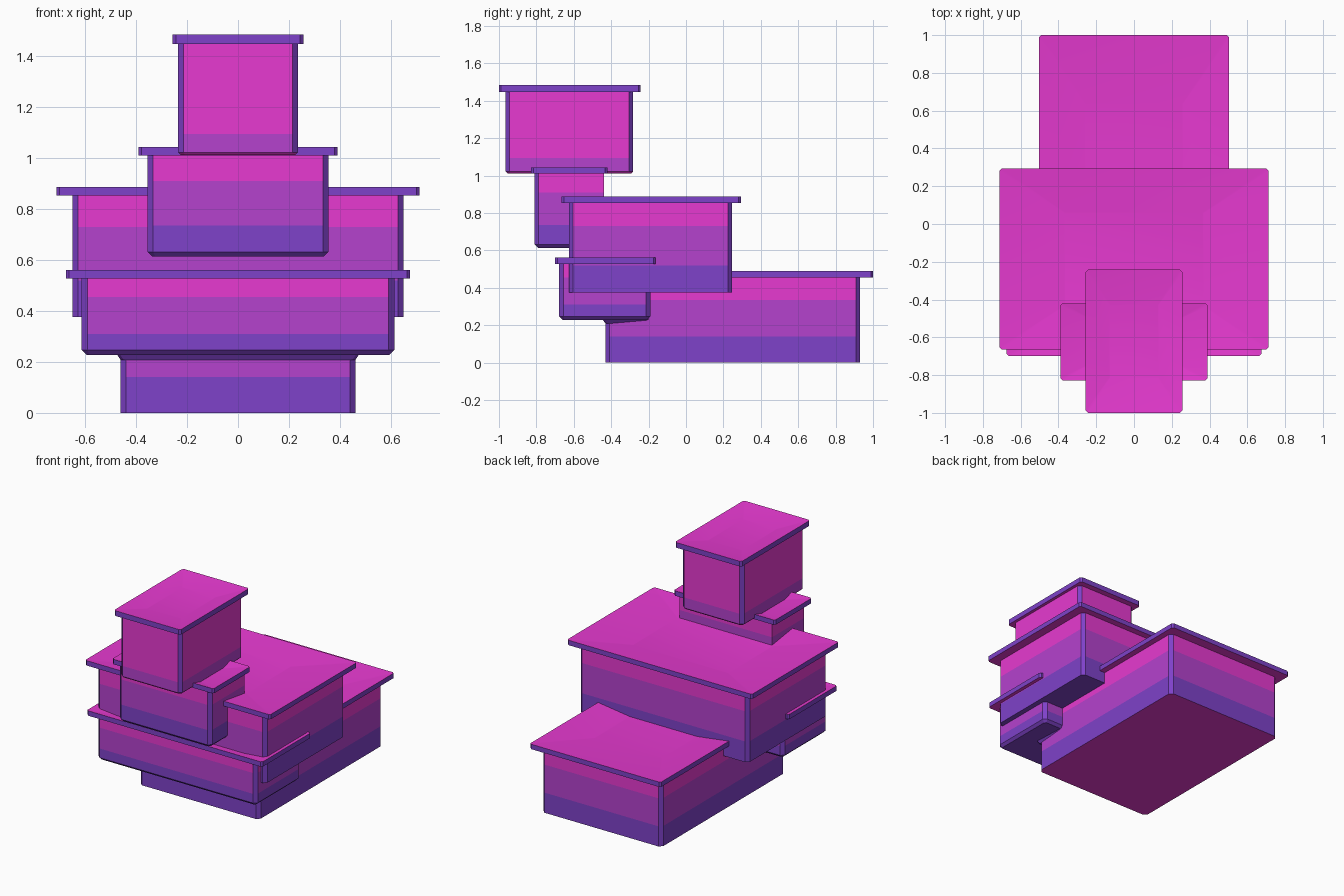
import bpy, bmesh

if "Cube" in bpy.data.objects:
    bpy.data.objects.remove(bpy.data.objects["Cube"])


def material(name, rgb):
    m = bpy.data.materials.new(name)
    m.diffuse_color = (*rgb, 1)
    m.use_nodes = True
    m.node_tree.nodes["Principled BSDF"].inputs["Base Color"].default_value = m.diffuse_color
    return m


PINK, PURPLE, VIOLET = 0, 1, 2
MATS = [material("pink", (0.80, 0.042, 0.638)),
        material("purple", (0.462, 0.054, 0.617)),
        material("violet", (0.212, 0.054, 0.585))]


def box(hx, y0, y1, z0, z1, corner, square_back=False):
    """Box centred on x with its upright edges chamfered."""
    bm = bmesh.new()
    bmesh.ops.create_cube(bm, size=1)
    for v in bm.verts:
        v.co = (v.co.x * 2 * hx, (y0 + y1) / 2 + v.co.y * (y1 - y0),
                (z0 + z1) / 2 + v.co.z * (z1 - z0))
    upright = [e for e in bm.edges
               if abs(e.verts[0].co.z - e.verts[1].co.z) > 1e-4
               and not (square_back and e.verts[0].co.y > (y0 + y1) / 2)]
    bmesh.ops.bevel(bm, geom=upright, offset=corner, segments=1, affect='EDGES')
    return bm


def finish(bm, name):
    me = bpy.data.meshes.new(name)
    bm.to_mesh(me)
    bm.free()
    for m in MATS:
        me.materials.append(m)
    bpy.context.collection.objects.link(bpy.data.objects.new(name, me))


def block(name, hx, y0, y1, z0, z1, low, high, bottom=VIOLET, chamfer=0.0,
          square_back=False):
    """Block body: colour bands change at heights low and high."""
    bm = box(hx, y0, y1, z0, z1, 0.022, square_back)
    if chamfer:
        rim = [e for e in bm.edges if all(v.co.z < z0 + 1e-4 for v in e.verts)]
        bmesh.ops.bevel(bm, geom=rim, offset=chamfer, segments=1, affect='EDGES')
    for h in (low, high):
        if z0 + 0.03 < h < z1:
            bmesh.ops.bisect_plane(bm, geom=bm.verts[:] + bm.edges[:] + bm.faces[:],
                                   plane_co=(0, 0, h), plane_no=(0, 0, 1))
    bm.normal_update()
    for f in bm.faces:
        n, z = f.normal, f.calc_center_median().z
        if n.z < -0.3:
            f.material_index = bottom
        elif n.z > 0.5:
            f.material_index = PINK
        elif abs(n.x) > 0.3 and abs(n.y) > 0.3:
            f.material_index = VIOLET
        else:
            f.material_index = VIOLET if z < low else PURPLE if z < high else PINK
    finish(bm, name)


def roof(name, hx, y0, y1, z0, z1, dip=0.033):
    """Overhanging slab with a violet rim and a shallow dished pink top."""
    bm = box(hx, y0, y1, z0, z1, 0.012)
    bm.normal_update()
    top = max(bm.faces, key=lambda f: f.calc_center_median().z)
    bmesh.ops.inset_region(bm, faces=[top], thickness=0.005)
    yc = (y0 + y1) / 2
    for v in top.verts:
        v.co = (v.co.x * 0.52, yc + (v.co.y - yc) * 0.52, z1 - dip)
    bm.normal_update()
    for f in bm.faces:
        f.material_index = PINK if abs(f.normal.z) > 0.5 else VIOLET
        f.smooth = f.normal.z > 0.5
    for e in bm.edges:
        e.smooth = all(f.smooth for f in e.link_faces)
    finish(bm, name)


# Long base block
block("base_block", 0.461, -0.43, 0.93, 0.0, 0.455, 0.14, 0.335, bottom=PINK)
roof("base_roof", 0.504, -0.50, 1.0, 0.455, 0.489)

# Low front block
block("front_block", 0.613, -0.678, -0.191, 0.228, 0.527, 0.31, 0.455, chamfer=0.018)
roof("front_roof", 0.675, -0.70, -0.163, 0.527, 0.561, 0.03)

# Wide middle block
block("middle_block", 0.65, -0.625, 0.247, 0.376, 0.853, 0.52, 0.73)
roof("middle_roof", 0.712, -0.665, 0.293, 0.853, 0.887)

# Upper front block
block("upper_block", 0.355, -0.81, -0.438, 0.614, 1.010, 0.735, 0.91,
      chamfer=0.018, square_back=True)
roof("upper_roof", 0.39, -0.828, -0.42, 1.010, 1.044, 0.028)

# Top block
block("top_block", 0.235, -0.965, -0.283, 1.012, 1.448, 1.0, 1.095,
      bottom=PINK, chamfer=0.01)
roof("top_roof", 0.256, -1.0, -0.242, 1.448, 1.484, 0.025)

# Small flared collar where the front block rests on the base
collar = box(0.461, -0.43, -0.2, 0.208, 0.236, 0.012)
for v in collar.verts:
    if v.co.z > 0.22:
        v.co.x *= 1.04
        if v.co.y < -0.3:
            v.co.y -= 0.02
    elif v.co.y > -0.3:
        v.co.z = 0.226
for f in collar.faces:
    f.material_index = VIOLET
finish(collar, "collar")
